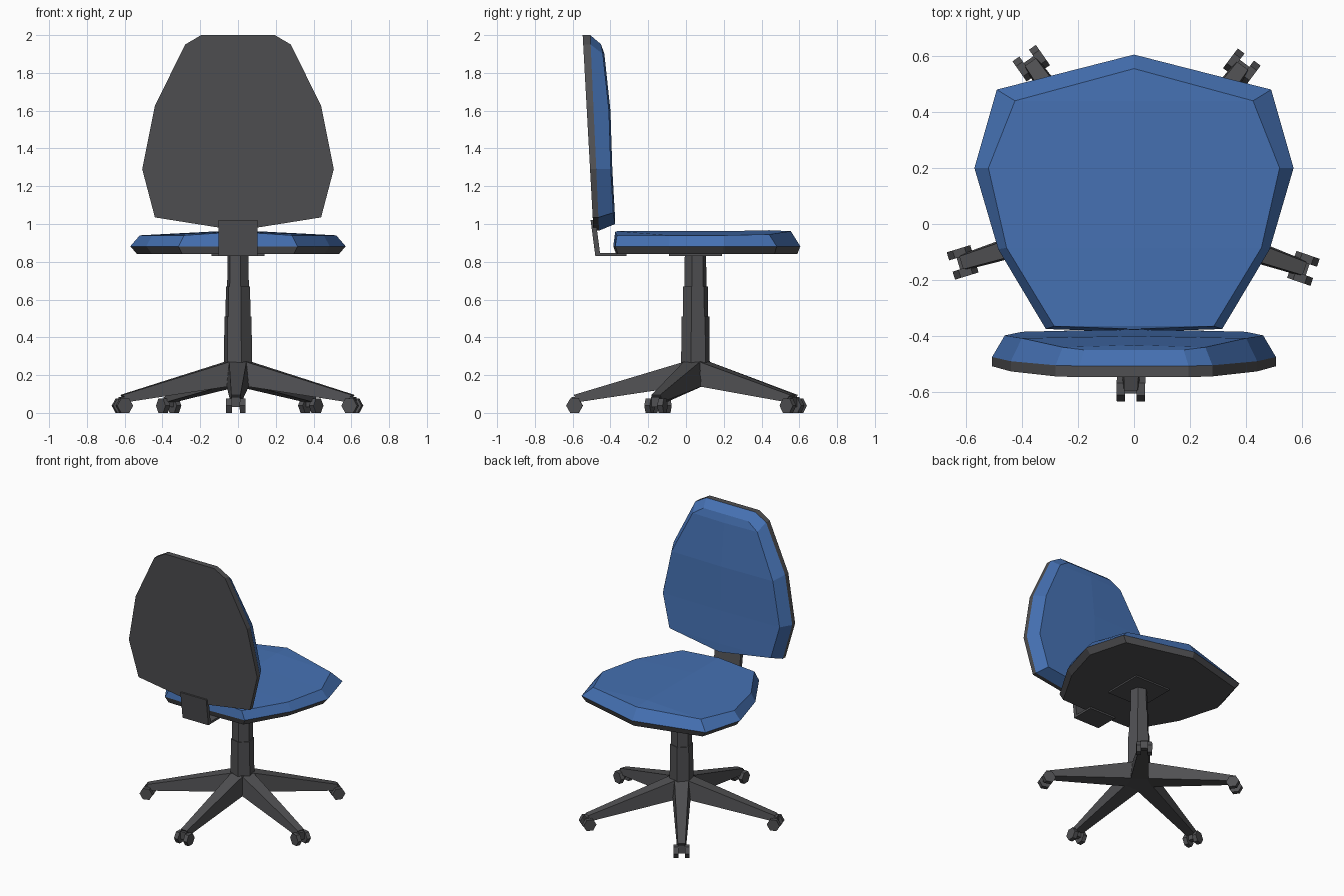
import bpy, bmesh
from math import radians, pi
from mathutils import Matrix, Vector

if "Cube" in bpy.data.objects:
    bpy.data.objects.remove(bpy.data.objects["Cube"])


def material(name, rgb):
    m = bpy.data.materials.new(name)
    m.use_nodes = True
    m.diffuse_color = (*rgb, 1)
    m.node_tree.nodes["Principled BSDF"].inputs["Base Color"].default_value = (*rgb, 1)
    return m


GREY = material("dark grey plastic", (0.08, 0.08, 0.085))
BLUE = material("blue fabric", (0.06, 0.165, 0.45))
CENTRE = Vector((0, 0.05, 0))   # axis of the swivel column


def finish(name, bm, mats=(GREY,)):
    bmesh.ops.recalc_face_normals(bm, faces=bm.faces)
    me = bpy.data.meshes.new(name)
    bm.to_mesh(me)
    bm.free()
    for m in mats:
        me.materials.append(m)
    ob = bpy.data.objects.new(name, me)
    bpy.context.collection.objects.link(ob)
    return ob


def loft(name, rings):
    """Straight-sided solid through rings of equal length, capped at both ends."""
    bm = bmesh.new()
    loops = [[bm.verts.new(p) for p in r] for r in rings]
    n = len(loops[0])
    for a, b in zip(loops, loops[1:]):
        for i in range(n):
            j = (i + 1) % n
            bm.faces.new((a[i], a[j], b[j], b[i]))
    bm.faces.new(loops[0])
    bm.faces.new(loops[-1])
    return finish(name, bm)


def cushion(name, rings, spine):
    """Mirrored half rings: grey shell band first, blue padding after,
    closed by a raised front made of strips on either side of a spine."""
    bm = bmesh.new()
    halves = []
    for ring in rings:
        right = [bm.verts.new(p) for p in ring]
        left = [v if abs(v.co.x) < 1e-5 else bm.verts.new((-v.co.x, v.co.y, v.co.z))
                for v in right]
        halves.append((right, left))

    def face(verts, blue):
        verts = list(dict.fromkeys(verts))
        if len(verts) > 2:
            bm.faces.new(verts).material_index = int(blue)

    for k, (a, b) in enumerate(zip(halves, halves[1:])):
        for s in (0, 1):
            for i in range(len(a[s]) - 1):
                face((a[s][i], a[s][i + 1], b[s][i + 1], b[s][i]), k > 0)
        for i in (0, -1):
            face((a[0][i], a[1][i], b[1][i], b[0][i]), k > 0)
    right, left = halves[0]
    face(right + left[::-1], False)
    right, left = halves[-1]
    mid = []
    for r, l, offset in zip(right, left, spine):
        mid.append(r if r is l else bm.verts.new((r.co + l.co) / 2 + Vector(offset)))
    for side in (right, left):
        for i in range(len(side) - 1):
            face((side[i], side[i + 1], mid[i + 1], mid[i]), True)
    # close the slivers where an end pair is split by the spine
    for i in (0, -1):
        if right[i] is not left[i]:
            face((right[i], mid[i], left[i]), True)
    return finish(name, bm, (GREY, BLUE))


# Seat: half outline from front tip to rear middle
seat_edge = [(0, 0.605), (0.49, 0.48), (0.57, 0.2), (0.485, -0.09), (0.315, -0.375), (0, -0.385)]
seat_top = [(0, 0.555, 0.962), (0.425, 0.44, 0.945), (0.52, 0.2, 0.94),
            (0.455, -0.085, 0.94), (0.285, -0.365, 0.94), (0, -0.375, 0.958)]
cushion("seat",
        [[(x * 0.94, 0.1 + (y - 0.1) * 0.97, 0.842) for x, y in seat_edge],
         [(x, y, 0.882) for x, y in seat_edge],
         seat_top],
        [(0, 0, 0.022)] * 6)

# Backrest: half outline from top to bottom point
back_edge = [(0.195, 2.0), (0.28, 1.95), (0.44, 1.625), (0.507, 1.29), (0.44, 1.035), (0, 0.965)]
pad_depth = [-0.45, -0.44, -0.408, -0.398, -0.385, -0.375]
pad_height = [1.952, 1.9, 1.6, 1.29, 1.06, 1.0]
cushion("backrest",
        [[(x, -0.492 - 0.055 * (z - 1), z) for x, z in back_edge],
         [(x, -0.462 - 0.045 * (z - 1), z) for x, z in back_edge],
         [(x * 0.91, y, z) for (x, _), y, z in zip(back_edge, pad_depth, pad_height)]],
        [(0, 0, 0)] + [(0, 0.008, 0)] * 5)

# Bent bracket joining seat and backrest
bracket = [(-0.505, 1.02), (-0.48, 0.83), (-0.315, 0.83), (-0.315, 0.846), (-0.455, 0.846), (-0.478, 1.02)]
loft("back_bracket", [[(x, y, z) for y, z in bracket] for x in (-0.102, 0.102)])

# Plate under the seat
loft("seat_plate", [[(sx * 0.14, 0.05 + sy * 0.14, z) for sx, sy in
                     ((-1, -1), (1, -1), (1, 1), (-1, 1))] for z in (0.831, 0.846)])


def polygon(sides, radius, z, turn):
    return [CENTRE + Matrix.Rotation(radians(turn) + 2 * pi * i / sides, 3, "Z") @ Vector((radius, 0, z))
            for i in range(sides)]


# Stepped column in three telescoping sections
for name, r0, r1, z0, z1 in (("column_lower", 0.078, 0.075, 0.25, 0.51),
                             ("column_middle", 0.069, 0.067, 0.5, 0.67),
                             ("column_upper", 0.06, 0.058, 0.66, 0.835)):
    loft(name, [polygon(6, r0, z0, -77), polygon(6, r1, z1, -77)])

# Five-sided hub
START = -91
loft("base_hub", [polygon(5, 0.1, 0.14, START + 36), polygon(5, 0.078, 0.272, START + 36)])


# Five tapering legs, each with a twin-wheel caster
def leg_ring(r_low, r_high, w_low, w_high, low, high):
    return [Vector(p) for p in ((r_low, -w_low, low), (r_low, w_low, low),
                                (r_high, w_high, high), (r_high, -w_high, high))]


for k in range(5):
    spin = Matrix.Translation(CENTRE) @ Matrix.Rotation(radians(START + 72 * k), 4, "Z")
    rings = [leg_ring(0.07, 0.055, 0.058, 0.046, 0.14, 0.272),
             leg_ring(0.615, 0.645, 0.03, 0.024, 0.058, 0.095)]
    loft(f"leg_{k + 1}", [[spin @ p for p in r] for r in rings])
    # stem and axle block between the wheels
    rings = [[Vector((0.64 + sx * 0.016, sy * 0.022, z)) for sx, sy in
              ((-1, -1), (1, -1), (1, 1), (-1, 1))] for z in (0.03, 0.085)]
    loft(f"caster_stem_{k + 1}", [[spin @ p for p in r] for r in rings])
    for side, label in ((-1, "a"), (1, "b")):
        bm = bmesh.new()
        place = (spin @ Matrix.Translation((0.64, side * 0.036, 0.038))
                 @ Matrix.Rotation(pi / 2, 4, "X") @ Matrix.Rotation(pi / 2, 4, "Z"))
        bmesh.ops.create_cone(bm, cap_ends=True, segments=6, radius1=0.044, radius2=0.044,
                              depth=0.03, matrix=place @ Matrix.Rotation(pi / 2, 4, "Z"))
        # settle the hexagon with a flat side on the floor
        low = min(v.co.z for v in bm.verts)
        if low < -0.003:
            axis = place.to_3x3() @ Vector((0, 0, 1))
            bmesh.ops.rotate(bm, verts=bm.verts, cent=place.translation,
                             matrix=Matrix.Rotation(pi / 6, 3, axis))
        finish(f"caster_wheel_{k + 1}{label}", bm)
